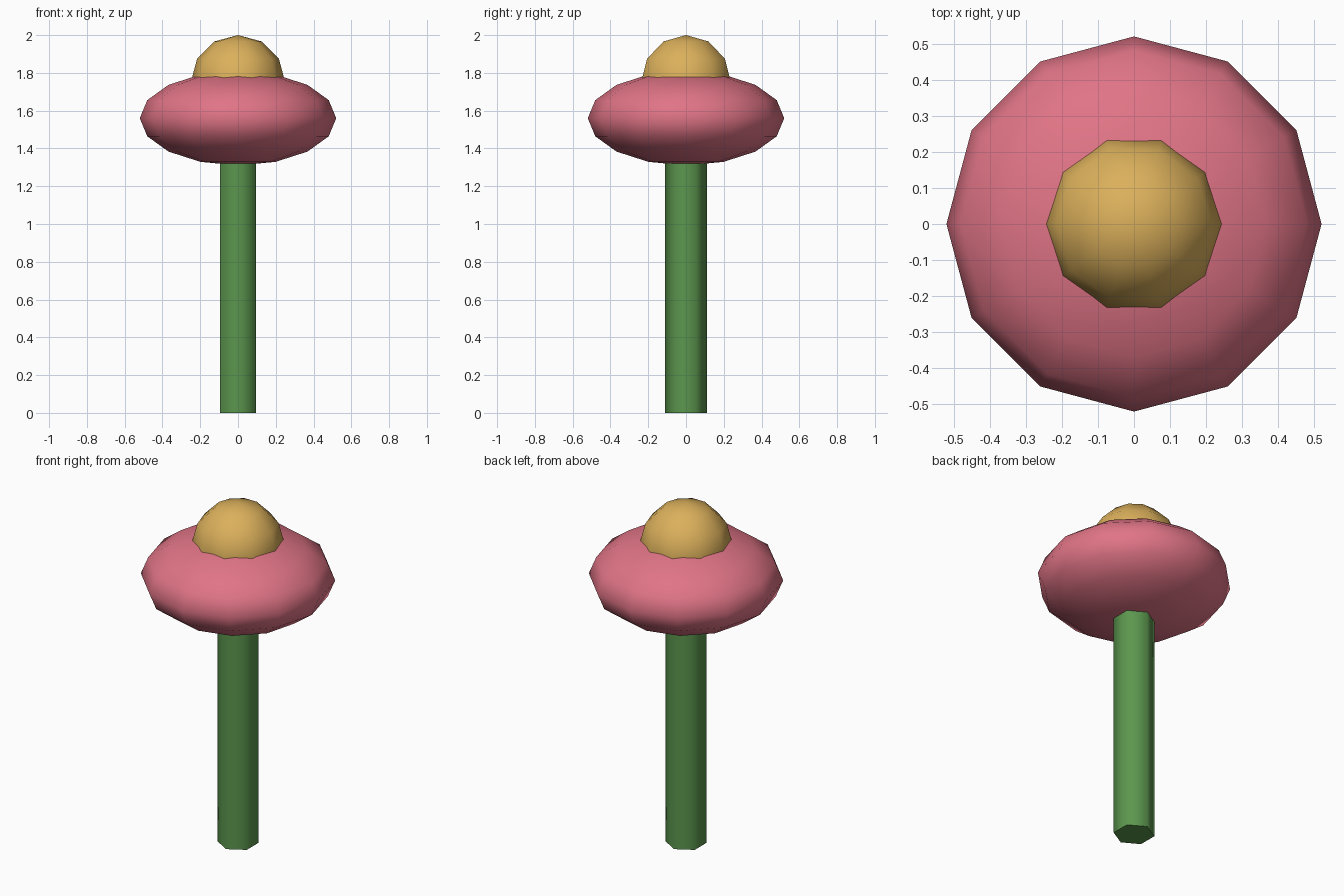
import bpy
import bmesh
from math import sin, cos, pi, radians

cube = bpy.data.objects.get("Cube")
if cube:
    bpy.data.objects.remove(cube, do_unlink=True)


def make_material(name, rgb):
    mat = bpy.data.materials.new(name)
    mat.use_nodes = True
    mat.diffuse_color = (*rgb, 1)
    mat.node_tree.nodes["Principled BSDF"].inputs["Base Color"].default_value = (*rgb, 1)
    return mat


def lathe(name, profile, sides, start, mat):
    """Revolve (radius, height) points, listed bottom to top, around z."""
    bm = bmesh.new()
    rings = []
    for r, z in profile:
        count = sides if r > 1e-5 else 1
        angles = [start + 2 * pi * i / sides for i in range(count)]
        rings.append([bm.verts.new((r * cos(a), r * sin(a), z)) for a in angles])
    for low, high in zip(rings, rings[1:]):
        for i in range(sides):
            j = (i + 1) % sides
            corners = [low[i % len(low)], low[j % len(low)],
                       high[j % len(high)], high[i % len(high)]]
            bm.faces.new(list(dict.fromkeys(corners)))
    # Close open ends with flat caps
    if len(rings[0]) > 1:
        bm.faces.new(rings[0][::-1])
    if len(rings[-1]) > 1:
        bm.faces.new(rings[-1])
    mesh = bpy.data.meshes.new(name)
    bm.to_mesh(mesh)
    bm.free()
    mesh.shade_smooth()
    mesh.set_sharp_from_angle(angle=radians(75))
    mesh.materials.append(mat)
    obj = bpy.data.objects.new(name, mesh)
    bpy.context.collection.objects.link(obj)
    return obj


def ball_profile(radius, half_height, centre_z, steps):
    return [(radius * sin(pi * k / steps), centre_z - half_height * cos(pi * k / steps))
            for k in range(steps + 1)]


green = make_material("stem green", (0.105, 0.305, 0.076))
pink = make_material("petal pink", (0.745, 0.175, 0.238))
yellow = make_material("centre yellow", (0.708, 0.434, 0.105))

# Six-sided stem, squashed round bloom and its domed centre
lathe("stem", [(0.11, 0), (0.11, 1.4)], 6, pi / 2, green)
lathe("bloom", ball_profile(0.52, 0.25, 1.56, 8), 12, 0, pink)
lathe("flower_centre", ball_profile(0.25, 0.25, 1.75, 6), 10, 0, yellow)
